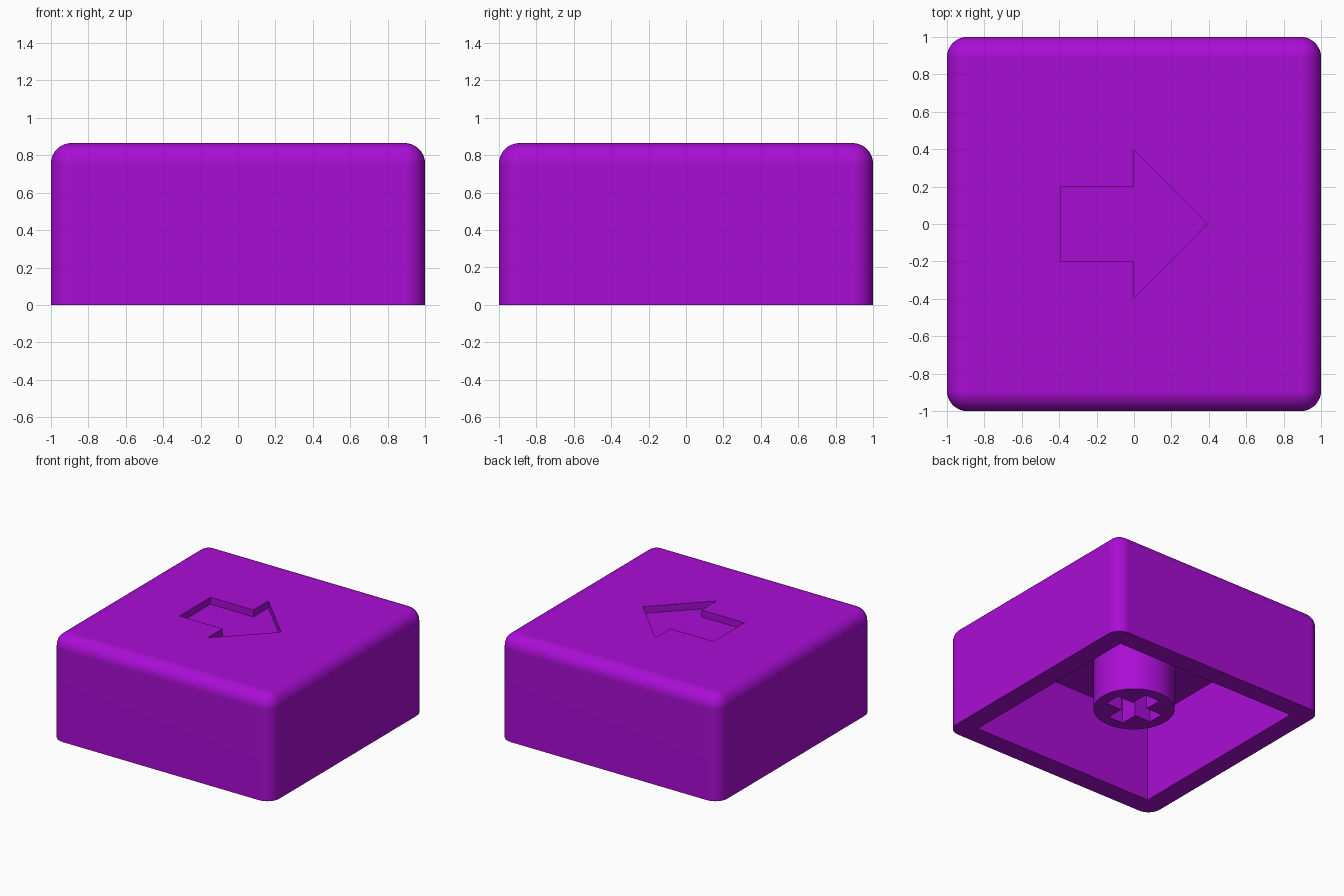
import bpy, bmesh, math

if "Cube" in bpy.data.objects:
    bpy.data.objects.remove(bpy.data.objects["Cube"])

TOP = 0.865       # overall height
CEILING = 0.69    # underside of the top plate
STEM_Z = 0.11     # lower end of the stem

purple = bpy.data.materials.new("purple")
purple.diffuse_color = (0.40, 0.004, 0.66, 1)
purple.use_nodes = True
purple.node_tree.nodes["Principled BSDF"].inputs["Base Color"].default_value = purple.diffuse_color


def new_object(name, bm):
    bmesh.ops.recalc_face_normals(bm, faces=bm.faces[:])
    mesh = bpy.data.meshes.new(name)
    bm.to_mesh(mesh)
    bm.free()
    mesh.materials.append(purple)
    ob = bpy.data.objects.new(name, mesh)
    bpy.context.collection.objects.link(ob)
    return ob


def prism(name, outline, z0, z1):
    """Extrude a flat outline from z0 up to z1."""
    bm = bmesh.new()
    face = bm.faces.new([bm.verts.new((x, y, z0)) for x, y in outline])
    up = bmesh.ops.extrude_face_region(bm, geom=[face])["geom"]
    verts = [g for g in up if isinstance(g, bmesh.types.BMVert)]
    bmesh.ops.translate(bm, verts=verts, vec=(0, 0, z1 - z0))
    return new_object(name, bm)


def square(h):
    return [(-h, -h), (h, -h), (h, h), (-h, h)]


def activate(ob):
    bpy.ops.object.select_all(action='DESELECT')
    ob.select_set(True)
    bpy.context.view_layer.objects.active = ob


def cut(ob, cutter):
    activate(ob)
    mod = ob.modifiers.new("cut", 'BOOLEAN')
    mod.operation = 'DIFFERENCE'
    mod.solver = 'EXACT'
    mod.object = cutter
    bpy.ops.object.modifier_apply(modifier=mod.name)
    bpy.data.objects.remove(cutter)


def smooth(ob):
    activate(ob)
    bpy.ops.object.shade_smooth_by_angle(angle=math.radians(30))
    mod = ob.modifiers.new("flat_normals", 'WEIGHTED_NORMAL')
    mod.keep_sharp = True


# Cap: block rounded everywhere except around its bottom rim
cap = prism("cap_shell", square(1), 0, TOP)
bm = bmesh.new()
bm.from_mesh(cap.data)
edges = [e for e in bm.edges if max(v.co.z for v in e.verts) > 0.1]
bmesh.ops.bevel(bm, geom=edges, offset=0.11, segments=10, profile=0.5,
                affect='EDGES', clamp_overlap=True)
bm.to_mesh(cap.data)
bm.free()

# Hollow underside with sharp corners
cut(cap, prism("hollow_cutter", square(0.835), -0.2, CEILING))

# Engraved arrow on the top
arrow = [(-0.39, -0.2), (0, -0.2), (0, -0.395), (0.39, 0),
         (0, 0.395), (0, 0.2), (-0.39, 0.2)]
cut(cap, prism("arrow_cutter", arrow, TOP - 0.056, TOP + 0.2))
smooth(cap)

# Round stem under the cap, with a cross-shaped socket
R, N = 0.306, 64
ring = [(R * math.cos(2 * math.pi * i / N), R * math.sin(2 * math.pi * i / N))
        for i in range(N)]
stem = prism("stem", ring, STEM_Z, CEILING + 0.01)
l, w = 0.215, 0.068
cross = []
for i in range(4):
    c, s = round(math.cos(i * math.pi / 2)), round(math.sin(i * math.pi / 2))
    cross += [(c * x - s * y, s * x + c * y) for x, y in ((l, -w), (l, w), (w, w))]
cut(stem, prism("socket_cutter", cross, STEM_Z - 0.2, 0.56))
smooth(stem)
